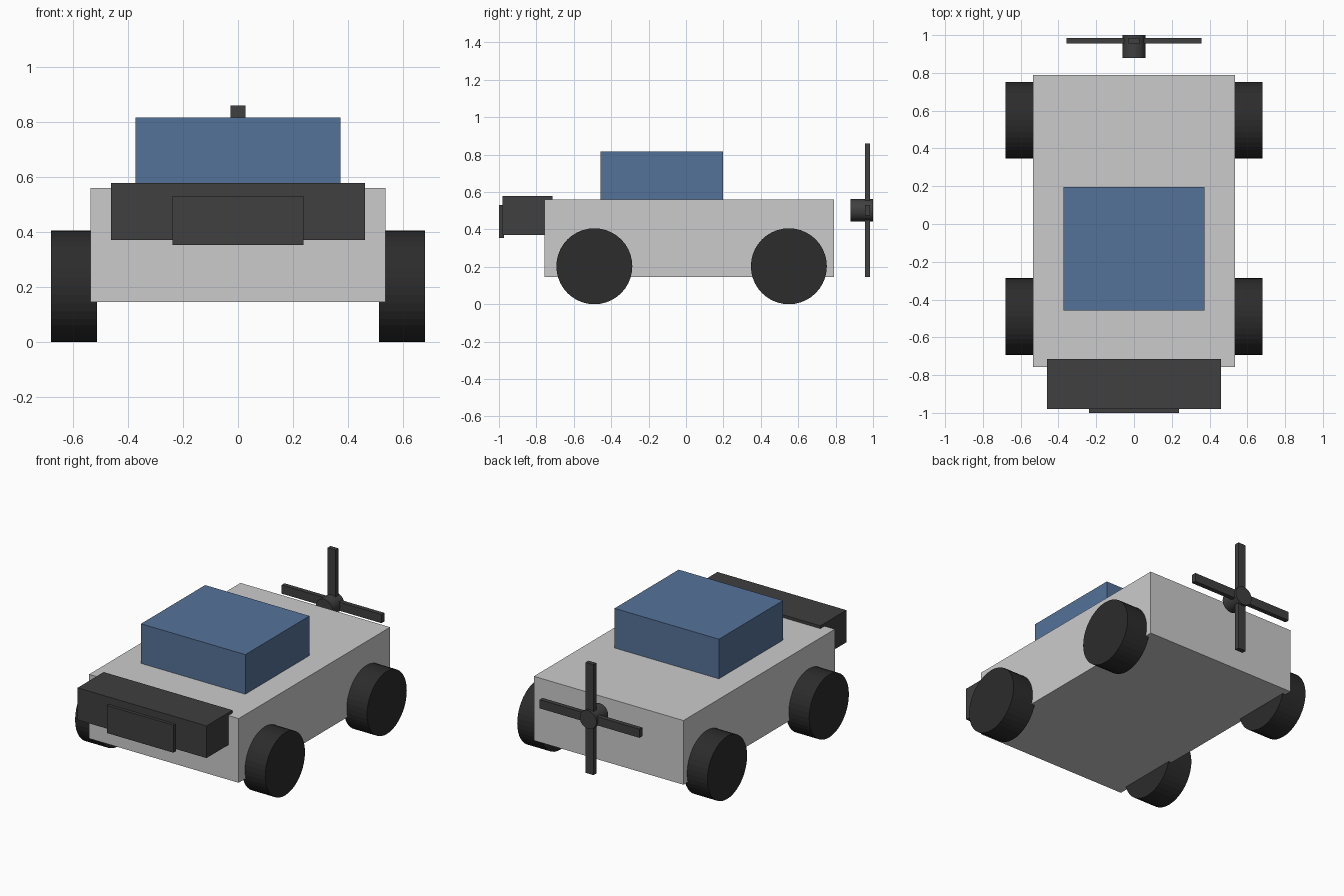
import bpy
from math import pi

if "Cube" in bpy.data.objects:
    bpy.data.objects.remove(bpy.data.objects["Cube"])


def material(name, rgb):
    m = bpy.data.materials.new(name)
    m.diffuse_color = (*rgb, 1)
    m.use_nodes = True
    m.node_tree.nodes["Principled BSDF"].inputs["Base Color"].default_value = m.diffuse_color
    return m


BLUE = material("blue", (0.09, 0.17, 0.32))
DARK = material("dark_grey", (0.05, 0.05, 0.05))
BLACK = material("tyre_black", (0.025, 0.025, 0.025))


def box(name, x, y, z, mat=None):
    """Box from (min, max) ranges on each axis."""
    bpy.ops.mesh.primitive_cube_add(size=1)
    ob = bpy.context.object
    ob.name = name
    for v in ob.data.vertices:
        v.co = [r[0] if c < 0 else r[1] for c, r in zip(v.co, (x, y, z))]
    if mat:
        ob.data.materials.append(mat)
    return ob


def cylinder(name, radius, depth, centre, rotation, sides, mat):
    bpy.ops.mesh.primitive_cylinder_add(vertices=sides, radius=radius, depth=depth,
                                        location=centre, rotation=rotation)
    ob = bpy.context.object
    ob.name = name
    ob.data.materials.append(mat)
    return ob


# Body and cabin
box("body", (-0.535, 0.535), (-0.757, 0.79), (0.145, 0.56))
box("cabin", (-0.373, 0.373), (-0.458, 0.197), (0.56, 0.816), BLUE)

# Front bumper with its plate
box("front_bumper", (-0.461, 0.461), (-0.98, -0.714), (0.37, 0.578), DARK)
box("bumper_plate", (-0.238, 0.238), (-1.0, -0.972), (0.353, 0.531), DARK)

# Wheels
for end, y in (("front", -0.49), ("rear", 0.55)):
    for side, s in (("left", -1), ("right", 1)):
        cylinder(f"{end}_{side}_wheel", 0.203, 0.167, (s * 0.5965, y, 0.203),
                 (0, pi / 2, 0), 40, BLACK)

# Rear propeller: hub and crossed blades
PZ = 0.503
cylinder("propeller_hub", 0.06, 0.12, (0, 0.94, PZ), (pi / 2, 0, 0), 32, DARK)
LONG, THIN, BLADE_Y = 0.357, 0.028, (0.956, 0.985)
box("vertical_blade", (-THIN, THIN), BLADE_Y, (PZ - LONG, PZ + LONG), DARK)
box("horizontal_blade", (-LONG, LONG), BLADE_Y, (PZ - THIN, PZ + THIN), DARK)
